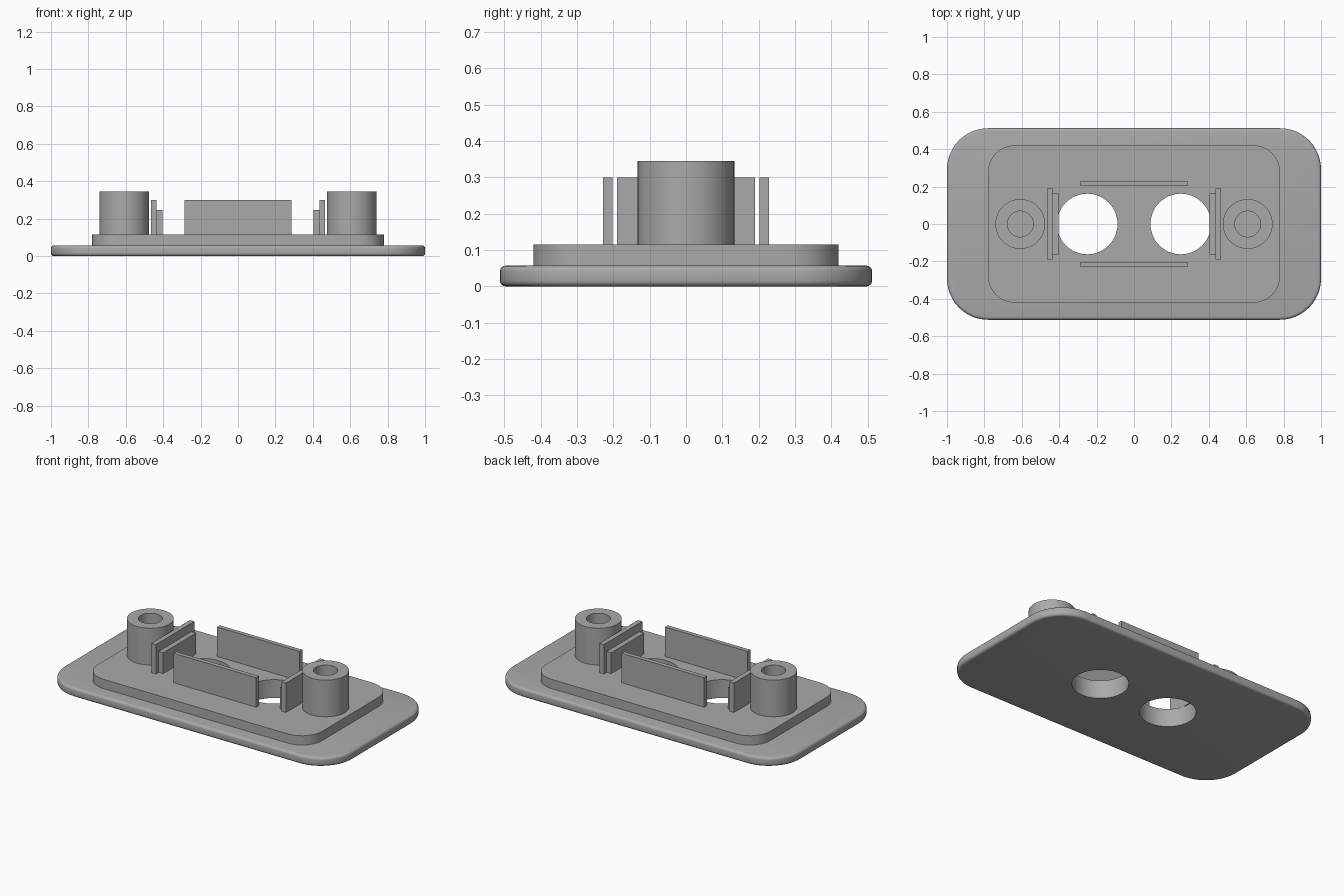
import bpy
import bmesh
import math

cube = bpy.data.objects.get("Cube")
if cube:
    bpy.data.objects.remove(cube, do_unlink=True)

grey = bpy.data.materials.new("plain grey")
grey.use_nodes = True
colour = (0.4, 0.4, 0.4, 1)
grey.diffuse_color = colour
grey.node_tree.nodes["Principled BSDF"].inputs["Base Color"].default_value = colour

HOLE_X, HOLE_R = 0.25, 0.162
BASE_TOP, DECK_TOP = 0.057, 0.115


def finish(name, bm):
    """Turn a bmesh into a grey object."""
    bmesh.ops.recalc_face_normals(bm, faces=bm.faces)
    mesh = bpy.data.meshes.new(name)
    bm.to_mesh(mesh)
    bm.free()
    mesh.materials.append(grey)
    obj = bpy.data.objects.new(name, mesh)
    bpy.context.collection.objects.link(obj)
    return obj


def smooth(obj):
    bpy.ops.object.select_all(action="DESELECT")
    obj.select_set(True)
    bpy.context.view_layer.objects.active = obj
    bpy.ops.object.shade_smooth_by_angle(angle=math.radians(35))


def rounded_plate(name, hx, hy, radius, z0, z1, fillet=0):
    """Rounded rectangle; its rim is stacked from inset outlines."""
    levels = [(0, z0), (0, z1)]
    if fillet:
        arc = [i * math.pi / 8 for i in range(5)]
        low = [(fillet * (1 - math.sin(a)), z0 + fillet * (1 - math.cos(a))) for a in arc]
        levels = low + [(d, z0 + z1 - z) for d, z in reversed(low)]
    bm = bmesh.new()
    rings = []
    for inset, z in levels:
        ring = []
        for quarter, (sx, sy) in enumerate([(1, 1), (-1, 1), (-1, -1), (1, -1)]):
            for i in range(13):
                a = (quarter + i / 12) * math.pi / 2
                r = radius - inset
                ring.append(bm.verts.new((sx * (hx - radius) + r * math.cos(a),
                                          sy * (hy - radius) + r * math.sin(a), z)))
        rings.append(ring)
    for a, b in zip(rings, rings[1:]):
        for i in range(len(a)):
            j = (i + 1) % len(a)
            bm.faces.new((a[i], a[j], b[j], b[i]))
    bm.faces.new(rings[0])
    bm.faces.new(rings[-1])
    return finish(name, bm)


def drill(obj):
    """Cut the two round openings through a plate."""
    for side in (-1, 1):
        bm = bmesh.new()
        bmesh.ops.create_cone(bm, cap_ends=True, segments=64,
                              radius1=HOLE_R, radius2=HOLE_R, depth=1)
        bmesh.ops.translate(bm, verts=bm.verts, vec=(side * HOLE_X, 0, 0))
        cutter = finish("hole_cutter", bm)
        cutter.hide_render = True
        mod = obj.modifiers.new("opening", "BOOLEAN")
        mod.operation = "DIFFERENCE"
        mod.solver = "EXACT"
        mod.object = cutter
        bpy.context.view_layer.objects.active = obj
        bpy.ops.object.modifier_apply(modifier=mod.name)
        bpy.data.objects.remove(cutter, do_unlink=True)
    smooth(obj)


def box(name, x0, x1, y0, y1, z1):
    bm = bmesh.new()
    bmesh.ops.create_cube(bm, size=1)
    z0 = DECK_TOP
    bmesh.ops.scale(bm, verts=bm.verts, vec=(x1 - x0, y1 - y0, z1 - z0))
    bmesh.ops.translate(bm, verts=bm.verts,
                        vec=((x0 + x1) / 2, (y0 + y1) / 2, (z0 + z1) / 2))
    return finish(name, bm)


def boss(name, x, outer, inner, z1):
    """Hollow screw post standing on the deck."""
    bm = bmesh.new()
    profile = [(inner, DECK_TOP), (outer, DECK_TOP), (outer, z1), (inner, z1)]
    n = 48
    rings = [[bm.verts.new((x + r * math.cos(math.tau * i / n),
                            r * math.sin(math.tau * i / n), z)) for i in range(n)]
             for r, z in profile]
    for k in range(4):
        a, b = rings[k], rings[(k + 1) % 4]
        for i in range(n):
            j = (i + 1) % n
            bm.faces.new((a[i], a[j], b[j], b[i]))
    smooth(finish(name, bm))


# Stepped base with two openings
drill(rounded_plate("base_plate", 1, 0.512, 0.22, 0, BASE_TOP, fillet=0.016))
drill(rounded_plate("raised_deck", 0.78, 0.42, 0.14, BASE_TOP, DECK_TOP))

# Screw posts and stepped end walls
for side, label in ((1, "left"), (-1, "right")):
    boss(label + "_screw_post", side * 0.608, 0.133, 0.069, 0.345)
    for part, a, b, half, top in (("outer_end_wall", 0.436, 0.466, 0.19, 0.30),
                                  ("inner_end_wall", 0.405, 0.436, 0.163, 0.246)):
        x0, x1 = sorted((side * a, side * b))
        box(label + "_" + part, x0, x1, -half, half, top)

# Long side walls
for side, label in ((1, "back"), (-1, "front")):
    y0, y1 = sorted((side * 0.202, side * 0.229))
    box(label + "_long_wall", -0.286, 0.286, y0, y1, 0.30)
